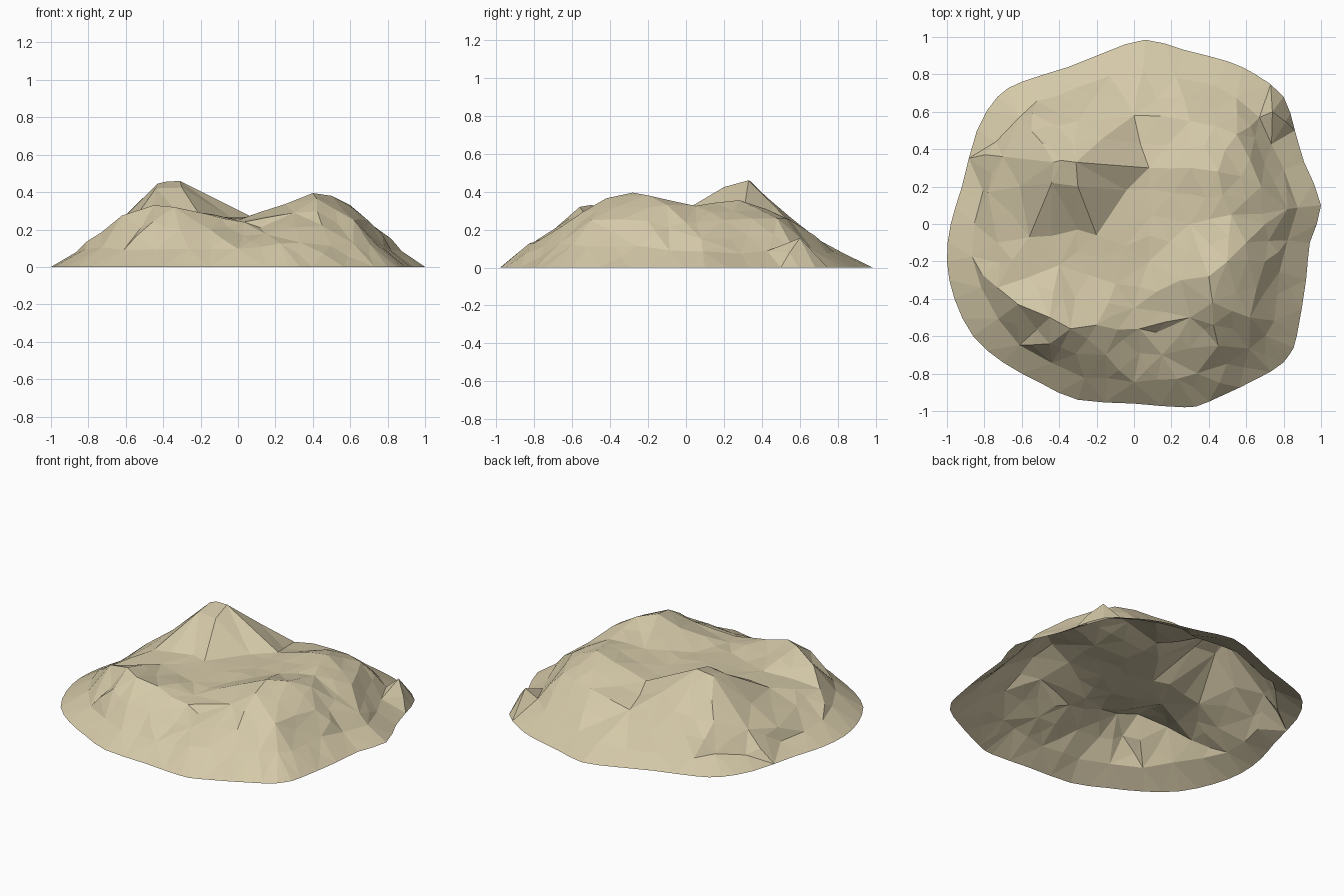
import bpy, bmesh, random
from mathutils import Vector
from mathutils.geometry import delaunay_2d_cdt

if "Cube" in bpy.data.objects:
    bpy.data.objects.remove(bpy.data.objects["Cube"])

random.seed(4)

# Ground outline (x, y), clockwise from the back
outline = [(0.06, .985), (.27, .93), (.5, .87), (.65, .8), (.8, .68), (.86, .5), (.91, .33),
           (1.0, .1), (.94, -.1), (.92, -.3), (.87, -.6), (.83, -.7), (.73, -.79), (.4, -.95),
           (.27, -.98), (0, -.96), (-.3, -.94), (-.5, -.85), (-.7, -.74), (-.86, -.6),
           (-.96, -.4), (-1, -.2), (-.98, 0), (-.92, .2), (-.84, .5), (-.73, .68),
           (-.6, .76), (-.35, .84), (-.15, .92)]

# Summit and cliff below it
summit = [(-.43, .33, .445), (-.31, .33, .46), (-.39, .34, .455), (-.44, .22, .42), (-.3, .2, .424),
          (-.04, .18, .265), (-.2, -.06, .27), (-.3, -.03, .27), (-.56, -.07, .25), (-.61, .2, .265)]
# Ridges enclosing the hollow
ridges = [(.4, -.28, .395), (.5, -.2, .38), (.6, -.1, .33), (.25, -.3, .335), (.42, -.42, .365),
          (.52, .05, .325), (.45, .28, .355), (.3, .3, .325), (-.45, -.5, .33), (-.34, -.56, .32),
          (-.62, -.43, .275), (-.2, -.54, .29), (.03, -.56, .24), (.12, -.58, .21), (.3, -.5, .29)]
# Floor of the hollow
floor = [(-.4, -.22, .258), (-.1, -.32, .26), (.08, -.2, .26), (.1, .05, .265), (.3, 0, .3),
         (.08, .3, .265), (0, -.45, .25)]
# Outer flanks
flanks = [(-.73, -.1, .165), (-.78, .17, .14), (-.7, .36, .18), (-.55, .5, .24), (-.3, .55, .265),
          (0, .58, .205), (.3, .55, .25), (.55, .48, .26), (.74, .6, .155), (.68, .2, .25),
          (.82, .08, .15), (.7, -.2, .245), (.62, -.5, .25), (.45, -.65, .22), (.15, -.7, .175),
          (-.15, -.7, .2), (-.45, -.64, .245), (-.73, -.34, .185)]

# Round the outline with curved midpoints
n = len(outline)
ring = []
for i in range(n):
    p0, p1, p2, p3 = (Vector(outline[(i + k) % n]) for k in (-1, 0, 1, 2))
    ring += [p1, (9 * (p1 + p2) - p0 - p3) / 16]
m = len(ring)

points = [(p.x, p.y, 0.0) for p in ring] + summit + ridges + floor + flanks
# Lower slope ring, following the outline
for x, y in outline:
    k = .86 + random.uniform(-.025, .025)
    points.append((x * k, y * k, .088 + .01 * x - .025 * y + (.86 - k) * .7))

rim = [(i, (i + 1) % m) for i in range(m)]
# Keep the summit cliff edges and the front ridge crest crisp
base = m + len(summit)
creases = [(m + 4, m + 5), (m + 4, m + 6), (m + 4, m + 1), (m + 3, m + 9), (m + 3, m + 4),
           (base + 10, base + 8), (base + 12, base + 13), (base + 12, base + 14), (m + 5, m + 1),
           (m, m + 9)]
co, _, tris, orig, _, _ = delaunay_2d_cdt([Vector(p[:2]) for p in points], rim + creases, [], 1, 1e-5)

bm = bmesh.new()
verts = [bm.verts.new((c.x, c.y, points[o[0]][2])) for c, o in zip(co, orig)]
for t in tris:
    bm.faces.new([verts[i] for i in t])


# Break slopes into smaller irregular facets, leaving the cliff planes broad
def on_cliff(e):
    c = (e.verts[0].co + e.verts[1].co) / 2
    return -.62 < c.x < -.04 and -.05 < c.y < .35


old = {tuple(v.co) for v in bm.verts}
split = [e for e in bm.edges if e.calc_length() > .22 and not e.is_boundary and not on_cliff(e)]
bmesh.ops.subdivide_edges(bm, edges=split, cuts=1)
for v in bm.verts:
    if tuple(v.co) not in old and not v.is_boundary:
        v.co += Vector((random.uniform(-.015, .015), random.uniform(-.015, .015), random.uniform(-.007, .007)))
bmesh.ops.triangulate(bm, faces=bm.faces[:])
bm.normal_update()
for f in bm.faces:
    f.smooth = False
    if f.normal.z < 0:
        f.normal_flip()

mesh = bpy.data.meshes.new("rocky_hill")
bm.to_mesh(mesh)
bm.free()
hill = bpy.data.objects.new("rocky_hill", mesh)
bpy.context.collection.objects.link(hill)

sand = bpy.data.materials.new("pale_sandstone")
sand.diffuse_color = (.66, .58, .39, 1)
sand.use_nodes = True
sand.node_tree.nodes["Principled BSDF"].inputs["Base Color"].default_value = sand.diffuse_color
mesh.materials.append(sand)
